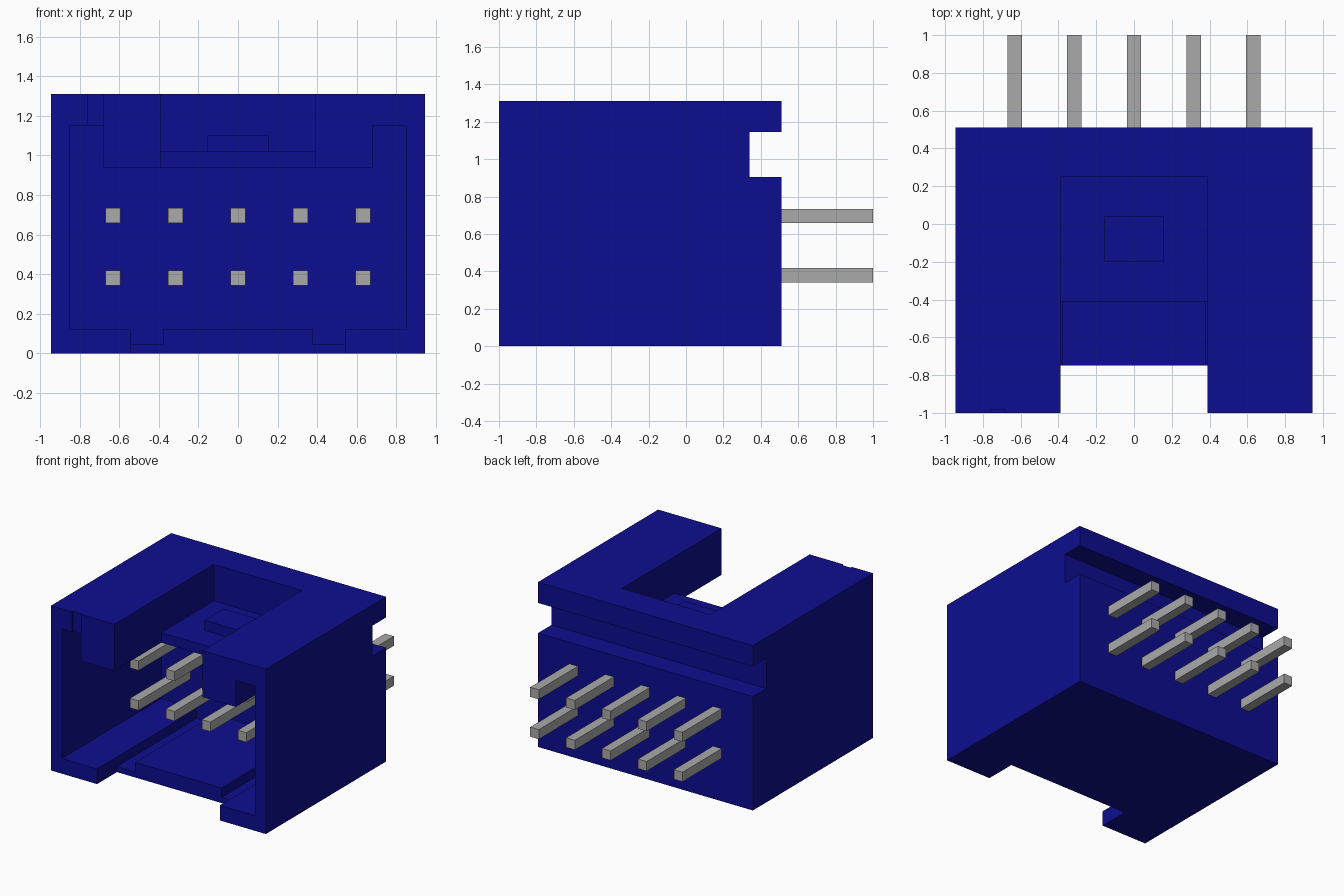
import bpy
import bmesh
from mathutils import Vector

cube = bpy.data.objects.get("Cube")
if cube:
    bpy.data.objects.remove(cube, do_unlink=True)


def material(name, rgb):
    mat = bpy.data.materials.new(name)
    mat.use_nodes = True
    mat.diffuse_color = (*rgb, 1)
    mat.node_tree.nodes["Principled BSDF"].inputs["Base Color"].default_value = (*rgb, 1)
    return mat


blue = material("dark blue plastic", (0.004, 0.004, 0.28))
grey = material("grey metal", (0.40, 0.40, 0.40))


def prism(name, points, vector, mat):
    """Extrude a planar outline along a vector into a closed solid."""
    bm = bmesh.new()
    face = bm.faces.new([bm.verts.new(p) for p in points])
    out = bmesh.ops.extrude_face_region(bm, geom=[face])
    moved = [g for g in out["geom"] if isinstance(g, bmesh.types.BMVert)]
    bmesh.ops.translate(bm, verts=moved, vec=Vector(vector))
    # keep the starting cap so that the solid is closed
    if not face.is_valid:
        bm.faces.new([v for v in bm.verts if v not in moved])
    bmesh.ops.recalc_face_normals(bm, faces=bm.faces)
    mesh = bpy.data.meshes.new(name)
    bm.to_mesh(mesh)
    bm.free()
    mesh.materials.append(mat)
    obj = bpy.data.objects.new(name, mesh)
    bpy.context.collection.objects.link(obj)
    return obj


def box(name, x, y, z, mat=blue):
    outline = [(x[0], y[0], z[0]), (x[1], y[0], z[0]), (x[1], y[0], z[1]), (x[0], y[0], z[1])]
    return prism(name, outline, (0, y[1] - y[0], 0), mat)


housing = box("housing", (-0.945, 0.945), (-1, 0.51), (0, 1.31))

# Main cavity: floor grooves below, hanging rails above
half = [(0.38, 0.12), (0.38, 0.045), (0.54, 0.045), (0.54, 0.12),
        (0.85, 0.12), (0.85, 1.15), (0.68, 1.15), (0.68, 0.94)]
section = half + [(-x, z) for x, z in reversed(half)]
cavity = prism("cavity_cutter", [(x, -1.1, z) for x, z in section], (0, 1.35, 0), blue)

# Open slot in the roof, leaving a latch shelf at the rear
slot = [(-1.1, 0.9), (-0.41, 0.9), (-0.41, 1.02), (0.25, 1.02), (0.25, 1.4), (-1.1, 1.4)]
roof_slot = prism("roof_slot_cutter", [(-0.388, y, z) for y, z in slot], (0.776, 0, 0), blue)

cutters = [
    cavity,
    roof_slot,
    box("floor_notch_cutter", (-0.54, 0.54), (-1.1, -0.75), (-0.1, 0.3)),
    box("rear_groove_cutter", (-1.1, 1.1), (0.34, 0.7), (0.905, 1.145)),
    box("first_pin_mark_cutter", (-0.76, -0.68), (-1.1, -0.985), (1.15, 1.4)),
]
for cutter in cutters:
    cutter.hide_render = True
    mod = housing.modifiers.new(cutter.name, "BOOLEAN")
    mod.operation = "DIFFERENCE"
    mod.solver = "EXACT"
    mod.object = cutter
bpy.context.view_layer.objects.active = housing
housing.select_set(True)
for mod in list(housing.modifiers):
    bpy.ops.object.modifier_apply(modifier=mod.name)
for cutter in cutters:
    bpy.data.objects.remove(cutter, do_unlink=True)

# Latch bump on the shelf
box("latch_bump", (-0.155, 0.155), (-0.20, 0.04), (1.01, 1.10))

# Two rows of five square pins running through the rear wall
for row, z in (("lower", 0.38), ("upper", 0.697)):
    for i in range(5):
        x = (i - 2) * 0.316
        box(f"{row}_pin_{i + 1}", (x - 0.038, x + 0.038), (-0.40, 1.0),
            (z - 0.038, z + 0.038), grey)
